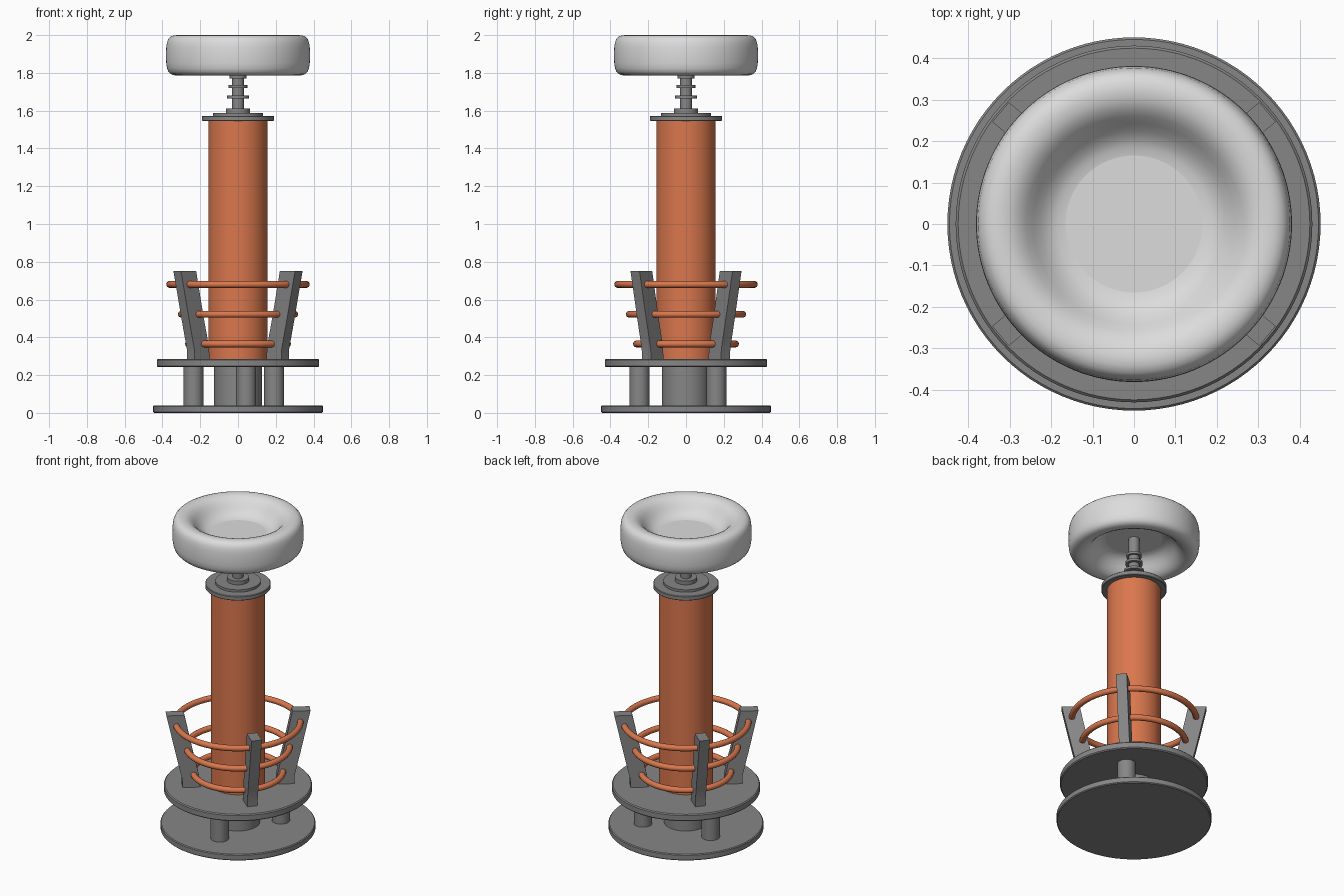
import bpy, bmesh, math
from mathutils import Matrix

if "Cube" in bpy.data.objects:
    bpy.data.objects.remove(bpy.data.objects["Cube"])


def material(name, rgb):
    m = bpy.data.materials.new(name)
    m.diffuse_color = (*rgb, 1)
    m.use_nodes = True
    m.node_tree.nodes["Principled BSDF"].inputs["Base Color"].default_value = m.diffuse_color
    return m


GREY = material("dark grey", (0.24, 0.24, 0.24))
COPPER = material("copper orange", (0.70, 0.185, 0.075))
SILVER = material("light silver", (0.72, 0.72, 0.72))


def finish(name, bm, mat, angle=35):
    bmesh.ops.recalc_face_normals(bm, faces=bm.faces)
    me = bpy.data.meshes.new(name)
    bm.to_mesh(me)
    bm.free()
    ob = bpy.data.objects.new(name, me)
    bpy.context.collection.objects.link(ob)
    me.materials.append(mat)
    bpy.ops.object.select_all(action='DESELECT')
    ob.select_set(True)
    bpy.context.view_layer.objects.active = ob
    bpy.ops.object.shade_smooth_by_angle(angle=math.radians(angle))
    return ob


def lathe(name, profile, mat, x=0, y=0, seg=96, closed=False, angle=35):
    """Revolve an (r, z) profile around a vertical axis."""
    bm = bmesh.new()
    vs = [bm.verts.new((r, 0, z)) for r, z in profile]
    edges = [bm.edges.new(p) for p in zip(vs, vs[1:])]
    if closed:
        edges.append(bm.edges.new((vs[-1], vs[0])))
    bmesh.ops.spin(bm, geom=vs + edges, cent=(0, 0, 0), axis=(0, 0, 1),
                   angle=math.tau, steps=seg)
    bmesh.ops.remove_doubles(bm, verts=bm.verts, dist=1e-5)
    bmesh.ops.translate(bm, verts=bm.verts, vec=(x, y, 0))
    return finish(name, bm, mat, angle)


def disc(name, r, z0, z1, mat, bevel=0.0, **kw):
    b = bevel
    prof = [(0, z0), (r - b, z0), (r, z0 + b), (r, z1 - b), (r - b, z1), (0, z1)]
    if not b:
        prof = [(0, z0), (r, z0), (r, z1), (0, z1)]
    return lathe(name, prof, mat, **kw)


# Base plates, centre drum and three standoff legs
disc("base_plate", 0.45, 0, 0.04, GREY, 0.005)
disc("upper_plate", 0.43, 0.242, 0.286, GREY, 0.006)
disc("centre_drum", 0.127, 0.035, 0.25, GREY)
for i in range(3):
    a = math.radians(40 + 120 * i)
    disc(f"standoff_leg_{i + 1}", 0.053, 0.035, 0.25, GREY,
         x=0.25 * math.cos(a), y=0.25 * math.sin(a), seg=48)

# Tall winding column
disc("winding_column", 0.157, 0.28, 1.55, COPPER)

# Cap and stepped neck
disc("column_cap", 0.19, 1.545, 1.573, GREY, 0.003)
disc("cap_step", 0.132, 1.57, 1.588, GREY)
disc("neck_foot", 0.064, 1.585, 1.612, GREY)
disc("neck_rod", 0.032, 1.60, 1.89, GREY, seg=48)
for i, (r, z) in enumerate([(0.058, 1.665), (0.05, 1.72), (0.045, 1.77)]):
    disc(f"neck_collar_{i + 1}", r, z, z + 0.015, GREY, seg=48)

# Top ring: soft, flat-sided torus with a web in the hole
half = [(0.165, 0.003), (0.185, 0.007), (0.205, 0.017), (0.225, 0.034),
        (0.243, 0.055), (0.26, 0.076), (0.28, 0.094), (0.30, 0.103),
        (0.322, 0.107), (0.342, 0.105), (0.358, 0.098), (0.369, 0.086),
        (0.376, 0.068), (0.380, 0.04), (0.381, 0)]
MID = 1.893
ring = [(r, MID + h) for r, h in half] + [(r, MID - h) for r, h in half[-2::-1]]
lathe("top_ring", ring, SILVER, seg=128, closed=True, angle=50)
disc("ring_web", 0.168, MID - 0.003, MID + 0.003, SILVER)

# Four leaning slats that carry the coil
outer = [(0.325, 0.28), (0.328, 0.34), (0.342, 0.40), (0.365, 0.50), (0.42, 0.75)]
inner = [(0.315, 0.75), (0.262, 0.50), (0.238, 0.40), (0.226, 0.34), (0.222, 0.28)]
for i, deg in enumerate((40, 140, 220, 320)):
    bm = bmesh.new()
    face = bm.faces.new([bm.verts.new((r, -0.031, z)) for r, z in outer + inner])
    ext = bmesh.ops.extrude_face_region(bm, geom=[face])
    bmesh.ops.translate(bm, vec=(0, 0.062, 0),
                        verts=[v for v in ext["geom"] if isinstance(v, bmesh.types.BMVert)])
    bmesh.ops.rotate(bm, verts=bm.verts, cent=(0, 0, 0),
                     matrix=Matrix.Rotation(math.radians(deg), 3, 'Z'))
    finish(f"coil_slat_{i + 1}", bm, GREY, 20)

# Three coil hoops, widening upwards
T = 0.018
for i, (R, z) in enumerate([(0.262, 0.365), (0.30, 0.522), (0.362, 0.68)]):
    circle = [(R + T * math.cos(k * math.tau / 16), z + T * math.sin(k * math.tau / 16))
              for k in range(16)]
    lathe(f"coil_hoop_{i + 1}", circle, COPPER, closed=True, angle=60)
